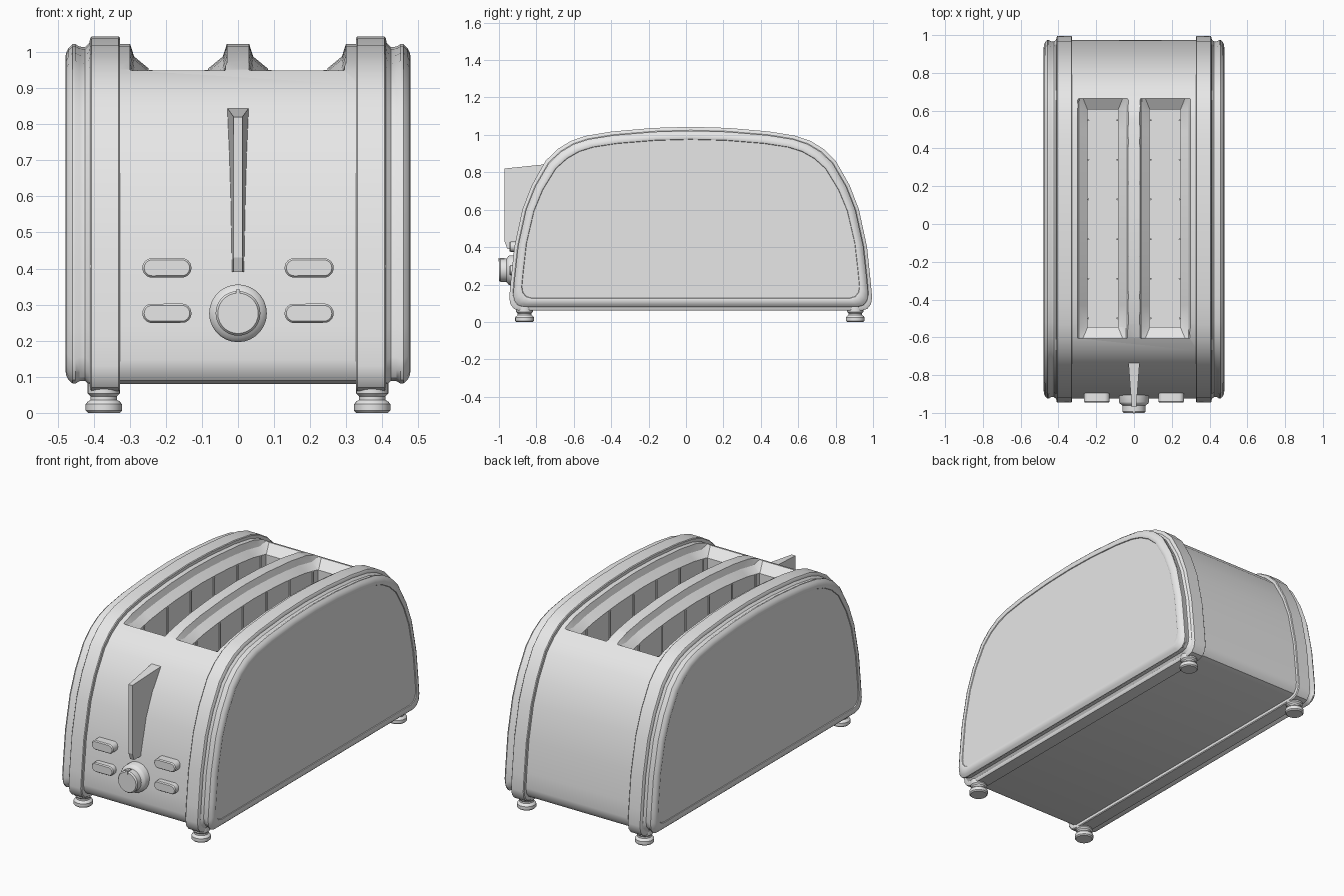
import bpy, bmesh, math
from mathutils import Vector

cube = bpy.data.objects.get("Cube")
if cube:
    bpy.data.objects.remove(cube, do_unlink=True)

grey = bpy.data.materials.new("plain_grey")
grey.use_nodes = True
grey.diffuse_color = (0.8, 0.8, 0.8, 1)
grey.node_tree.nodes["Principled BSDF"].inputs["Base Color"].default_value = (0.8, 0.8, 0.8, 1)

# Half outline of the side silhouette: (distance from middle, height)
CENTRE, HALF, LOW, HIGH = 0.025, 0.97, 0.06, 1.043
OUTLINE = [(0, HIGH), (.2, 1.037), (.42, 1.018), (.56, .995), (.64, .968), (.71, .925),
           (.775, .862), (.85, .73), (.9, .6), (.943, .4), (.962, .22), (HALF, .13),
           (.964, .095), (.945, .07), (.915, LOW)]


def shrink(inset):
    mid, half = (LOW + HIGH) / 2, (HIGH - LOW) / 2
    return [(u * (1 - inset / HALF), mid + (z - mid) * (1 - inset / half)) for u, z in OUTLINE]


def silhouette(x, inset):
    pts = shrink(inset)
    right = [(x, CENTRE + u, z) for u, z in pts]
    left = [(x, CENTRE - u, z) for u, z in reversed(pts[1:])]
    return right + left


def top_height(y):
    pts, u = shrink(0.02), abs(y - CENTRE)
    for (a, za), (b, zb) in zip(pts, pts[1:]):
        if u <= b:
            return za + (zb - za) * (u - a) / (b - a)
    return pts[-1][1]


def finish(name, bm):
    bmesh.ops.recalc_face_normals(bm, faces=bm.faces)
    mesh = bpy.data.meshes.new(name)
    bm.to_mesh(mesh)
    bm.free()
    mesh.materials.append(grey)
    obj = bpy.data.objects.new(name, mesh)
    bpy.context.collection.objects.link(obj)
    return obj


def activate(obj):
    bpy.ops.object.select_all(action='DESELECT')
    obj.select_set(True)
    bpy.context.view_layer.objects.active = obj


def smooth(obj, angle=32):
    activate(obj)
    bpy.ops.object.shade_smooth_by_angle(angle=math.radians(angle))
    return obj


def loft(name, rings):
    """Skin a row of equal rings and cap both ends."""
    bm = bmesh.new()
    rows = [[bm.verts.new(p) for p in ring] for ring in rings]
    n = len(rows[0])
    for a, b in zip(rows, rows[1:]):
        for i in range(n):
            j = (i + 1) % n
            bm.faces.new((a[i], a[j], b[j], b[i]))
    bm.faces.new(rows[0])
    bm.faces.new(rows[-1])
    return finish(name, bm)


def circle(r, place, n=24):
    return [place(r * math.cos(2 * math.pi * i / n), r * math.sin(2 * math.pi * i / n))
            for i in range(n)]


def box(name, lo, hi):
    rings = [[(lo[0], lo[1], z), (hi[0], lo[1], z), (hi[0], hi[1], z), (lo[0], hi[1], z)]
             for z in (lo[2], hi[2])]
    return loft(name, rings)


def cut(target, cutter):
    cutter.hide_render = True
    mod = target.modifiers.new("cut", 'BOOLEAN')
    mod.operation, mod.solver, mod.object = 'DIFFERENCE', 'EXACT', cutter
    activate(target)
    bpy.ops.object.modifier_apply(modifier=mod.name)
    bpy.data.objects.remove(cutter, do_unlink=True)


# Main shell
body = loft("body", [silhouette(x, 0.02) for x in (-0.335, 0.335)])

# Bread slots: a flared mouth that follows the curved top, then a straight shaft
SLOT_X, MOUTH, SHAFT, FLOOR = 0.165, 0.135, 0.0825, 0.3
FRONT, BACK, LIP = -0.545, 0.605, 0.06


def mouth_section(cx, y, bottom_half, depth):
    z = top_height(y)
    half = [(bottom_half, z - depth), (MOUTH - .012, z - depth * .5),
            (MOUTH, z + .003), (MOUTH, 1.2)]
    return ([(cx + h, y, k) for h, k in half] + [(cx - h, y, k) for h, k in reversed(half)])


for side in (-1, 1):
    cx = side * SLOT_X
    stations = [mouth_section(cx, FRONT - LIP, MOUTH - .03, .006)]
    steps = 10
    for i in range(steps + 1):
        y = FRONT + (BACK - FRONT) * i / steps
        stations.append(mouth_section(cx, y, SHAFT - .002, .07))
    stations.append(mouth_section(cx, BACK + LIP, MOUTH - .03, .006))
    cut(body, loft("mouth_cutter", stations))
    cut(body, box("shaft_cutter", (cx - SHAFT, FRONT, FLOOR), (cx + SHAFT, BACK, 1.2)))
smooth(body)

# Bread guide wires standing along the shaft walls
for side in (-1, 1):
    for wall in (-1, 1):
        for i in range(6):
            x = side * SLOT_X + wall * (SHAFT - .006)
            y = -0.5 + i * 0.21
            rings = [circle(.005, lambda a, b, z=z: (x + a, y + b, z), 8)
                     for z in (FLOOR - .01, top_height(y) - .07)]
            smooth(loft("guide_wire", rings))

# Stepped end rims, each closed by a slightly recessed flat panel
RIM = [(.327, .06), (.327, .004), (.331, 0), (.406, 0), (.41, .005), (.412, .018),
       (.424, .029), (.439, .028), (.451, .021), (.458, .021), (.47, .032), (.477, .046),
       (.478, .06), (.476, .066), (.472, .068), (.472, .071)]
for side, name in ((1, "left_end"), (-1, "right_end")):
    smooth(loft(name, [silhouette(side * x, inset) for x, inset in RIM]))

# Feet
FOOT = [(0, .044), (.006, .05), (.024, .05), (.031, .045), (.036, .037),
        (.046, .037), (.054, .045), (.085, .045)]
for x in (-.372, .372):
    for y in (CENTRE - .888, CENTRE + .88):
        smooth(loft("foot", [circle(r, lambda a, b, z=z: (x + a, y + b, z)) for z, r in FOOT]))

# Lever handle: a wedge narrowing towards its front edge and its foot
bm = bmesh.new()
for x, y, z in ((.012, -.97, .82), (.012, -.97, .43), (.012, -.955, .39),
                (.018, -.88, .39), (.03, -.73, .845), (.03, -.73, .78)):
    for s in (-1, 1):
        bm.verts.new((s * x, y, z))
bmesh.ops.convex_hull(bm, input=bm.verts)
bmesh.ops.dissolve_limit(bm, angle_limit=.02, verts=bm.verts, edges=bm.edges)
finish("lever_handle", bm)

# Browning knob with collar and pointer
KNOB_Z = .276
KNOB = [(-.88, .08), (-.942, .08), (-.95, .076), (-.957, .066), (-.96, .062),
        (-.992, .062), (-1.0, .056)]
smooth(loft("knob", [circle(r, lambda a, b, y=y: (a, y, KNOB_Z + b), 28) for y, r in KNOB]))
box("knob_pointer", (-.006, -1.003, KNOB_Z + .046), (.006, -.97, KNOB_Z + .066))


# Pill-shaped buttons
def pill(cx, cz, y, r):
    return circle(r, lambda a, b: (cx + a + math.copysign(.041, a + 1e-6 * b), y, cz + b), 24)


for cx in (-.197, .197):
    for cz in (KNOB_Z, .402):
        smooth(loft("button", [pill(cx, cz, y, r) for y, r in
                               ((-.86, .027), (-.939, .027), (-.945, .022))]))
